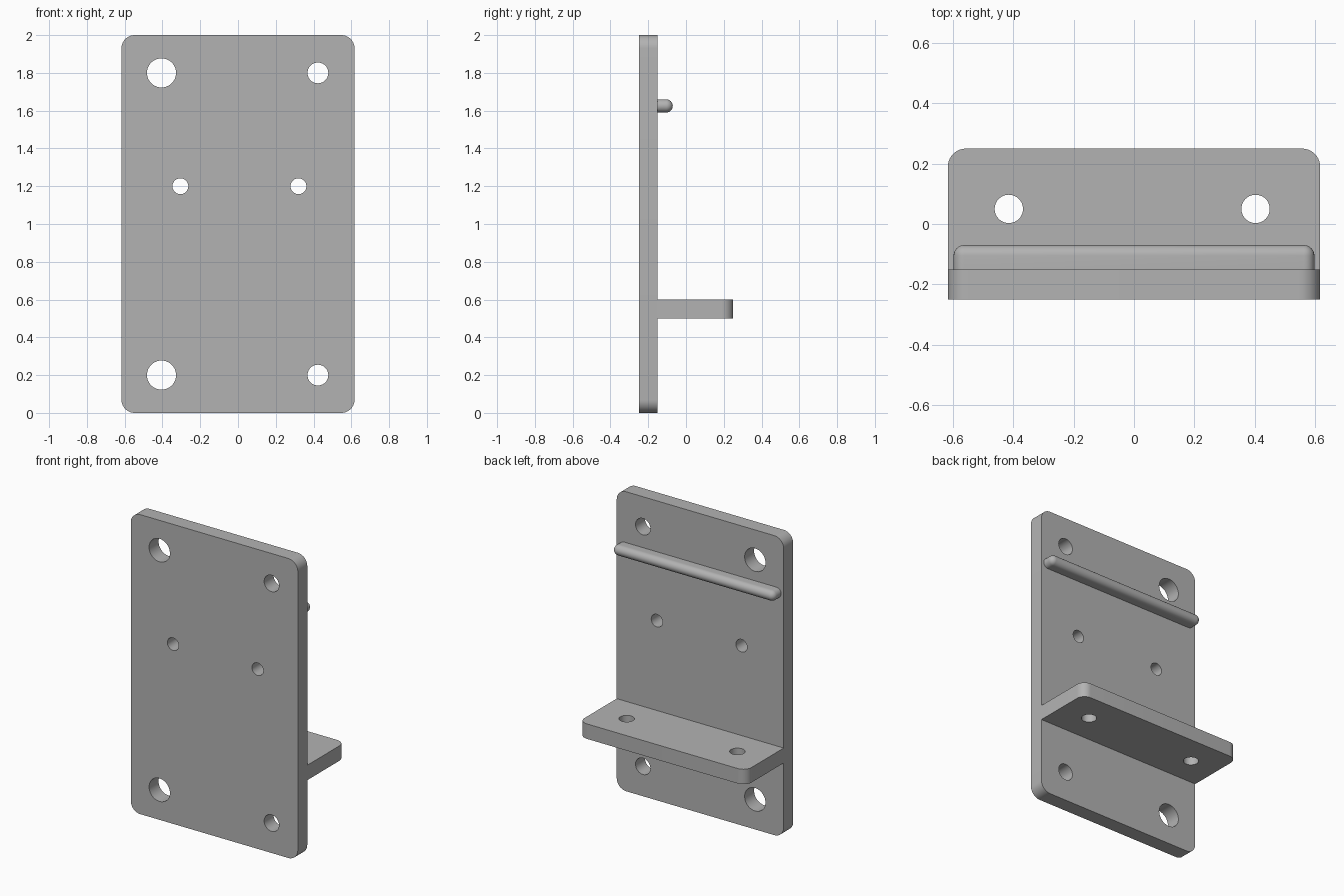
import bpy, bmesh
from math import sin, cos, pi, radians
from mathutils import Matrix

cube = bpy.data.objects.get("Cube")
if cube:
    bpy.data.objects.remove(cube)

W, BACK, T = 0.617, -0.15, 0.1   # half width, rear face of plate, thickness

metal = bpy.data.materials.new("grey_metal")
metal.use_nodes = True
grey = (0.45, 0.45, 0.45, 1)
metal.diffuse_color = grey
metal.node_tree.nodes["Principled BSDF"].inputs["Base Color"].default_value = grey


def arc(cx, cy, r, start, sweep, n):
    return [(cx + r * cos(start + sweep * i / n), cy + r * sin(start + sweep * i / n))
            for i in range(n + 1)]


def circle(cx, cy, r, n=40):
    return arc(cx, cy, r, 0, 2 * pi, n)[:-1]


def finish(obj):
    """Give an object its material and smooth shading with sharp edges."""
    obj.data.materials.clear()
    obj.data.materials.append(metal)
    bpy.ops.object.select_all(action='DESELECT')
    obj.select_set(True)
    bpy.context.view_layer.objects.active = obj
    if obj.type == 'CURVE':
        bpy.ops.object.convert(target='MESH')
        obj = bpy.context.object
        bm = bmesh.new()
        bm.from_mesh(obj.data)
        bmesh.ops.remove_doubles(bm, verts=bm.verts, dist=1e-5)
        bmesh.ops.recalc_face_normals(bm, faces=bm.faces)
        bm.to_mesh(obj.data)
        bm.free()
    bpy.ops.object.shade_smooth_by_angle(angle=radians(30))


def slab(name, loops, matrix):
    """Extrude an outline with holes into a flat slab."""
    curve = bpy.data.curves.new(name, 'CURVE')
    curve.dimensions = '2D'
    curve.fill_mode = 'BOTH'
    curve.extrude = T / 2
    for loop in loops:
        spline = curve.splines.new('POLY')
        spline.points.add(len(loop) - 1)
        for point, (x, y) in zip(spline.points, loop):
            point.co = (x, y, 0, 1)
        spline.use_cyclic_u = True
    obj = bpy.data.objects.new(name, curve)
    obj.matrix_world = matrix
    bpy.context.collection.objects.link(obj)
    finish(obj)


# Upright mounting plate with rounded corners and six holes
r = 0.07
outline = (arc(W - r, 2 - r, r, 0, pi / 2, 10) + arc(r - W, 2 - r, r, pi / 2, pi / 2, 10)
           + arc(r - W, r, r, pi, pi / 2, 10) + arc(W - r, r, r, 1.5 * pi, pi / 2, 10))
holes = [circle(-0.305, 1.2, 0.042), circle(0.32, 1.2, 0.042)]
for z in (0.2, 1.8):
    holes += [circle(-0.405, z, 0.077), circle(0.423, z, 0.055)]
slab("mounting_plate", [outline] + holes,
     Matrix.Translation((0, BACK - T / 2, 0)) @ Matrix.Rotation(pi / 2, 4, 'X'))

# Rear shelf with two holes
r = 0.06
outline = ([(-W, BACK), (W, BACK)] + arc(W - r, 0.25 - r, r, 0, pi / 2, 10)
           + arc(r - W, 0.25 - r, r, pi / 2, pi / 2, 10))
slab("rear_shelf", [outline, circle(-0.415, 0.05, 0.047), circle(0.403, 0.05, 0.047)],
     Matrix.Translation((0, 0, 0.55)))

# Rear rib: a slot shape with a fully rounded back
r, half, z0, dome = 0.035, 0.598, 1.625, -0.105
bm = bmesh.new()
rings = []
for y, s in [(BACK, r)] + [(dome + r * sin(a * pi / 16), r * cos(a * pi / 16)) for a in range(9)]:
    c = half - r
    slot = arc(c, z0, s, -pi / 2, pi, 12) + arc(-c, z0, s, pi / 2, pi, 12)
    rings.append([bm.verts.new((x, y, z)) for x, z in slot])
for a, b in zip(rings, rings[1:]):
    for i in range(len(a)):
        j = (i + 1) % len(a)
        bm.faces.new((a[i], a[j], b[j], b[i]))
bm.faces.new(rings[0])
bmesh.ops.remove_doubles(bm, verts=bm.verts, dist=1e-5)
bmesh.ops.recalc_face_normals(bm, faces=bm.faces)
mesh = bpy.data.meshes.new("rear_rib")
bm.to_mesh(mesh)
bm.free()
rib = bpy.data.objects.new("rear_rib", mesh)
bpy.context.collection.objects.link(rib)
finish(rib)
